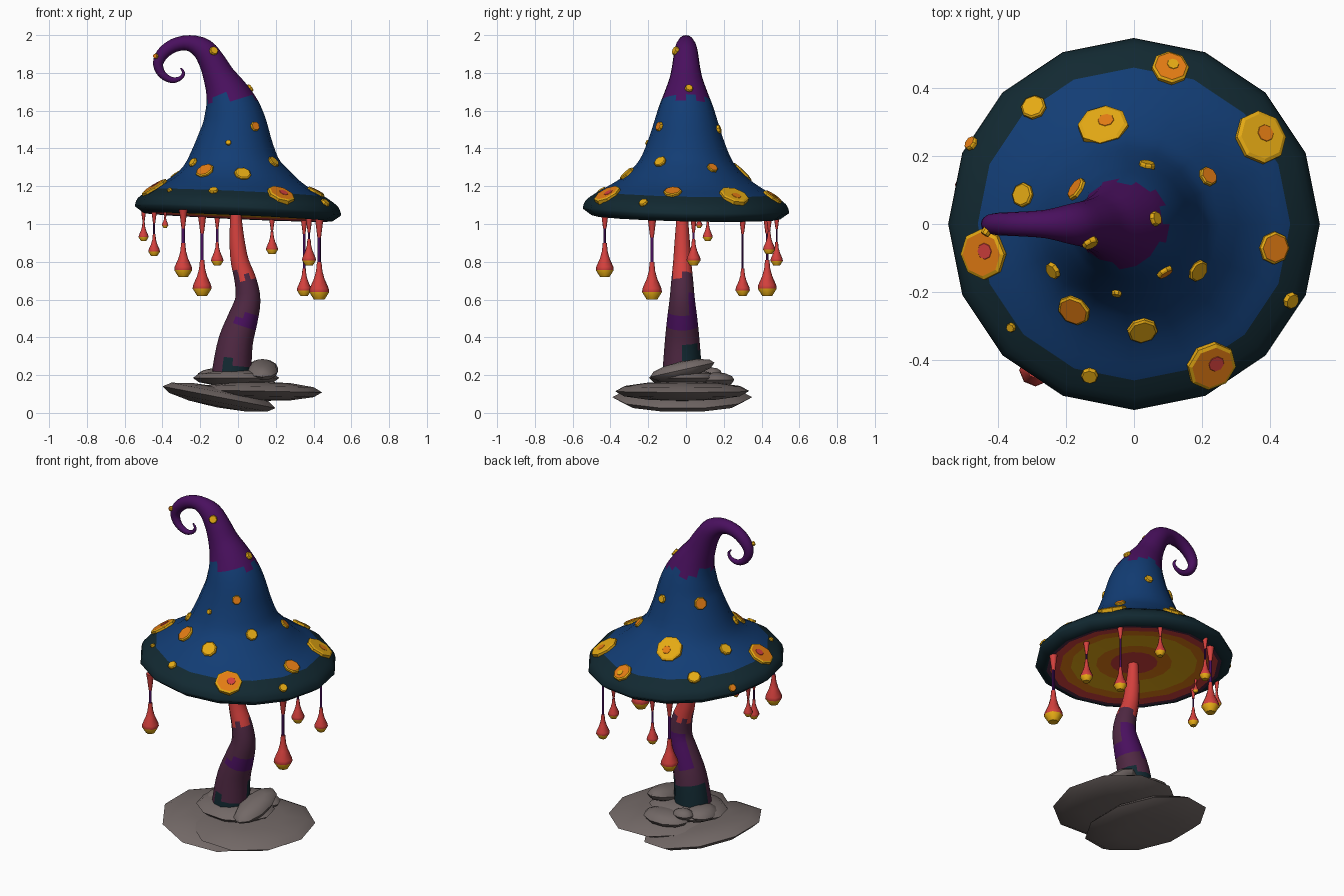
import bpy, bmesh, math
from mathutils import Vector, Euler
from mathutils.bvhtree import BVHTree

if "Cube" in bpy.data.objects:
    bpy.data.objects.remove(bpy.data.objects["Cube"])

COLOURS = {
    "dark_teal": (0.006, 0.022, 0.031), "blue": (0.006, 0.046, 0.175),
    "purple": (0.067, 0.005, 0.112), "plum": (0.078, 0.021, 0.055),
    "red": (0.66, 0.052, 0.047), "orange": (0.78, 0.205, 0.007),
    "yellow": (0.78, 0.40, 0.007), "stone_grey": (0.17, 0.14, 0.134),
}
NAMES = list(COLOURS)
MATS = []
for n, c in COLOURS.items():
    m = bpy.data.materials.new(n)
    m.diffuse_color = (*c, 1)
    m.use_nodes = True
    m.node_tree.nodes["Principled BSDF"].inputs["Base Color"].default_value = m.diffuse_color
    MATS.append(m)


def finish(name, bm, colour, smooth=60):
    """Colour the faces by rule, shade and link the object."""
    bmesh.ops.recalc_face_normals(bm, faces=bm.faces)
    used = []
    for f in bm.faces:
        c = colour(f) if callable(colour) else colour
        if c not in used:
            used.append(c)
        f.material_index = used.index(c)
        f.smooth = smooth > 0
    me = bpy.data.meshes.new(name)
    bm.to_mesh(me)
    bm.free()
    for c in used:
        me.materials.append(MATS[NAMES.index(c)])
    if smooth:
        me.set_sharp_from_angle(angle=math.radians(smooth))
    ob = bpy.data.objects.new(name, me)
    bpy.context.collection.objects.link(ob)
    return ob


def loft(rings, sides):
    """Skin a tube through rings of (centre, radius, axis)."""
    bm = bmesh.new()
    loops = []
    for c, r, t in rings:
        t = Vector(t).normalized()
        v = Vector((0, 1, 0)).cross(t)
        v = v.normalized() if v.length > 1e-4 else Vector((1, 0, 0))
        u = t.cross(v)
        loops.append([bm.verts.new(Vector(c) + r * (math.cos(a) * v + math.sin(a) * u))
                      for a in (2 * math.pi * k / sides for k in range(sides))])
    for a, b in zip(loops, loops[1:]):
        for k in range(sides):
            j = (k + 1) % sides
            bm.faces.new((a[k], a[j], b[j], b[k]))
    bm.faces.new(loops[0])
    bm.faces.new(loops[-1])
    return bm


def spline(pts, steps):
    """Catmull-Rom through tuples of any length."""
    out = []
    for i in range(len(pts) - 1):
        p = [Vector(pts[max(0, min(len(pts) - 1, i + k))]) for k in (-1, 0, 1, 2)]
        for s in range(steps):
            t = s / steps
            out.append(0.5 * (2 * p[1] + (p[2] - p[0]) * t + (2 * p[0] - 5 * p[1] + 4 * p[2] - p[3]) * t * t
                              + (3 * p[1] - p[0] - 3 * p[2] + p[3]) * t ** 3))
    out.append(Vector(pts[-1]))
    return out


# Cap: (x, z, radius) from rim to the curled tip
TILT = Vector((0.045, 0.022, 1)).normalized()
path = spline([(0, 1.07, .547), (0, 1.115, .53), (0, 1.165, .46), (-.01, 1.205, .39), (-.015, 1.255, .32),
               (-.022, 1.33, .25), (-.02, 1.43, .205), (-.02, 1.53, .172), (-.035, 1.62, .144),
               (-.062, 1.70, .113), (-.10, 1.78, .085), (-.138, 1.86, .07), (-.185, 1.925, .06),
               (-.26, 1.958, .042), (-.34, 1.945, .036), (-.40, 1.90, .033), (-.423, 1.845, .027),
               (-.40, 1.79, .021), (-.35, 1.762, .016), (-.305, 1.772, .011), (-.288, 1.80, .008),
               (-.303, 1.825, .004)], 3)
under = [(.02, 1.06), (.13, 1.058), (.21, 1.056), (.35, 1.05), (.41, 1.046),
         (.465, 1.04), (.485, 1.038), (.50, 1.036)]
UNDER_COLOURS = ["red", "red", "orange", "yellow", "orange", "red", "plum", "dark_teal"]
rings = [((0, 0, z), r, TILT) for r, z in under]
for i, p in enumerate(path):
    a, b = path[max(0, i - 1)], path[min(len(path) - 1, i + 1)]
    tan = Vector((b.x - a.x, 0, b.y - a.y)).normalized()
    w = min(1, max(0, (p.y - 1.2) / 0.3)) if i < 40 else 1
    rings.append(((p.x, 0, p.y), p.z, TILT.lerp(tan, w)))


def cap_colour(f):
    c = f.calc_center_median()
    flat = c.z + 0.045 * c.x + 0.022 * c.y
    rad = math.hypot(c.x, c.y)
    if flat < 1.062 and rad < 0.495:
        return UNDER_COLOURS[sum(rad > r * 0.99 for r, _ in under)]
    if flat < 1.165:
        return "dark_teal"
    jag = 0.02 * math.sin(5 * math.atan2(c.y, c.x))
    return "purple" if c.z > 1.665 + jag or c.x < -0.3 and c.z > 1.5 else "blue"


bm = loft(rings, 16)
bmesh.ops.recalc_face_normals(bm, faces=bm.faces)
bvh = BVHTree.FromBMesh(bm)
finish("cap", bm, cap_colour, 75)

# Raised spots on the cap: x, y, radius, main colour, centre patch colour
Y, O, R = "yellow", "orange", "red"
SPOTS = [(.106, .456, .055, O, Y), (-.294, .341, .038, Y, 0), (-.09, .285, .075, Y, O), (.37, .253, .08, Y, O),
         (-.476, .235, .022, O, 0), (-.324, .085, .036, Y, 0), (-.165, .10, .036, O, 0), (.038, .17, .024, Y, 0),
         (.215, .138, .03, O, 0), (.06, .015, .022, Y, 0), (-.13, -.053, .024, Y, 0), (-.44, -.088, .075, O, R),
         (-.235, -.135, .026, Y, 0), (.41, -.07, .048, O, 0), (.185, -.135, .034, Y, 0), (.088, -.138, .026, O, 0),
         (-.05, -.2, .015, Y, 0), (-.174, -.25, .05, O, 0), (.024, -.31, .045, Y, 0), (-.36, -.303, .014, Y, 0),
         (.46, -.224, .025, Y, 0), (.226, -.415, .075, O, R), (-.13, -.444, .025, Y, 0)]


def spot(i, loc, n, r, main, patch):
    def disc(c, rr, lo, hi):
        return loft([(c + n * lo, rr, n), (c + n * hi, rr, n), (c + n * (hi + .005), rr * .86, n)], 8)
    h = 0.006 + 0.08 * r
    finish(f"cap_spot_{i}", disc(loc, r, -.02, h),
           lambda f: main if f.normal.dot(n) > 0.9 else "yellow", 0)
    if patch:
        side = n.orthogonal().normalized()
        finish(f"cap_spot_patch_{i}", disc(loc + side * r * .2, r * .36, h, h + .0015), patch, 0)


for i, (x, y, r, main, patch) in enumerate(SPOTS):
    loc, n, _, _ = bvh.ray_cast(Vector((x, y, 1.085)), Vector((0, 0, 1)))
    if loc is None:
        loc, n, _, _ = bvh.find_nearest(Vector((x, y, 1.12)))
    spot(i, loc, n, r, main, patch)
loc, n, _, _ = bvh.find_nearest(Vector((-.44, -.03, 1.89)))
spot(len(SPOTS), loc, n, .014, O, 0)

# Bent stem: (x, z, radius)
stem = spline([(-.035, .16, .108), (-.03, .25, .102), (-.012, .38, .092), (.026, .5, .08), (.052, .6, .067),
               (.04, .7, .058), (.01, .8, .048), (-.004, .9, .041), (-.01, 1.0, .033), (-.012, 1.09, .026)], 3)


def stem_colour(f):
    c = f.calc_center_median()
    back = c.y > -0.01
    wob = 0.03 * math.sin(90 * c.x + 60 * c.y)
    if c.z > 0.72 + wob:
        return "red"
    if c.z < (0.34 if back else 0.26) + wob:
        return "dark_teal"
    if (0.44 < c.z < 0.62 and c.y > 0.02) or (0.44 < c.z < 0.52 and c.x > 0):
        return "purple"
    return "plum"


srings = []
for i, p in enumerate(stem):
    a, b = stem[max(0, i - 1)], stem[min(len(stem) - 1, i + 1)]
    srings.append(((p.x, -.02, p.y), p.z, (b.x - a.x, 0, b.y - a.y)))
finish("stem", loft(srings, 12), stem_colour)

# Hanging drops: x, y, bottom height, size
DROPS = [(-.50, .115, .91, .5), (-.444, -.02, .83, .58), (-.386, .07, .98, .32), (-.29, -.43, .72, .9),
         (-.19, .43, .62, .95), (-.11, .48, .78, .62), (.18, .44, .84, .6), (.35, .30, .62, .72),
         (.376, .04, .78, .7), (.43, -.18, .60, 1.0)]
UP = (0, 0, 1)
for i, (x, y, z, s) in enumerate(DROPS):
    top = 1.055 - 0.045 * x - 0.022 * y
    flare = top - 0.02 - 0.09 * s
    body = [(0, .028), (.04, .053), (.06, .05), (.11, .028), (.15, .017), (.20, .012)]
    finish(f"drop_{i}", loft([((x, y, z + h * s), r * s, UP) for h, r in body], 8),
           lambda f: "yellow" if f.calc_center_median().z < z + .038 * s else "red", 50)
    finish(f"drop_string_{i}", loft([((x, y, z + .19 * s), .009 * s, UP), ((x, y, top), .009 * s, UP)], 6), "purple")
    finish(f"drop_holder_{i}", loft([((x, y, max(flare, z + .2 * s)), .010 * s, UP), ((x, y, top - .03), .02 * s, UP),
                                     ((x, y, top), .026 * s, UP)], 8), "red")

# Base stones: position, radii, rotation
STONES = [((-.1, -.02, .083), (.32, .37, .055), (0, .19, 0)), ((.12, -.02, .115), (.325, .37, .052), (0, .02, .3)),
          ((-.01, -.01, .185), (.23, .19, .045), (0, 0, .2)), ((.13, -.02, .228), (.085, .175, .045), (.22, 0, 0)),
          ((.02, .16, .175), (.14, .1, .04), (0, 0, .3)), ((-.14, .04, .2), (.08, .1, .035), (0, -.1, .2)),
          ((-.08, .14, .21), (.06, .05, .03), (0, 0, .5))]
for i, (loc, rad, rot) in enumerate(STONES):
    bm = bmesh.new()
    bmesh.ops.create_uvsphere(bm, u_segments=10, v_segments=6, radius=1)
    for v in bm.verts:
        v.co = Vector(loc) + Euler((rot[0], rot[1], 0)).to_matrix() @ Vector(
            [a * b for a, b in zip(Euler((0, 0, rot[2])).to_matrix() @ v.co, rad)])
    finish(f"base_stone_{i}", bm, "stone_grey", 45)
